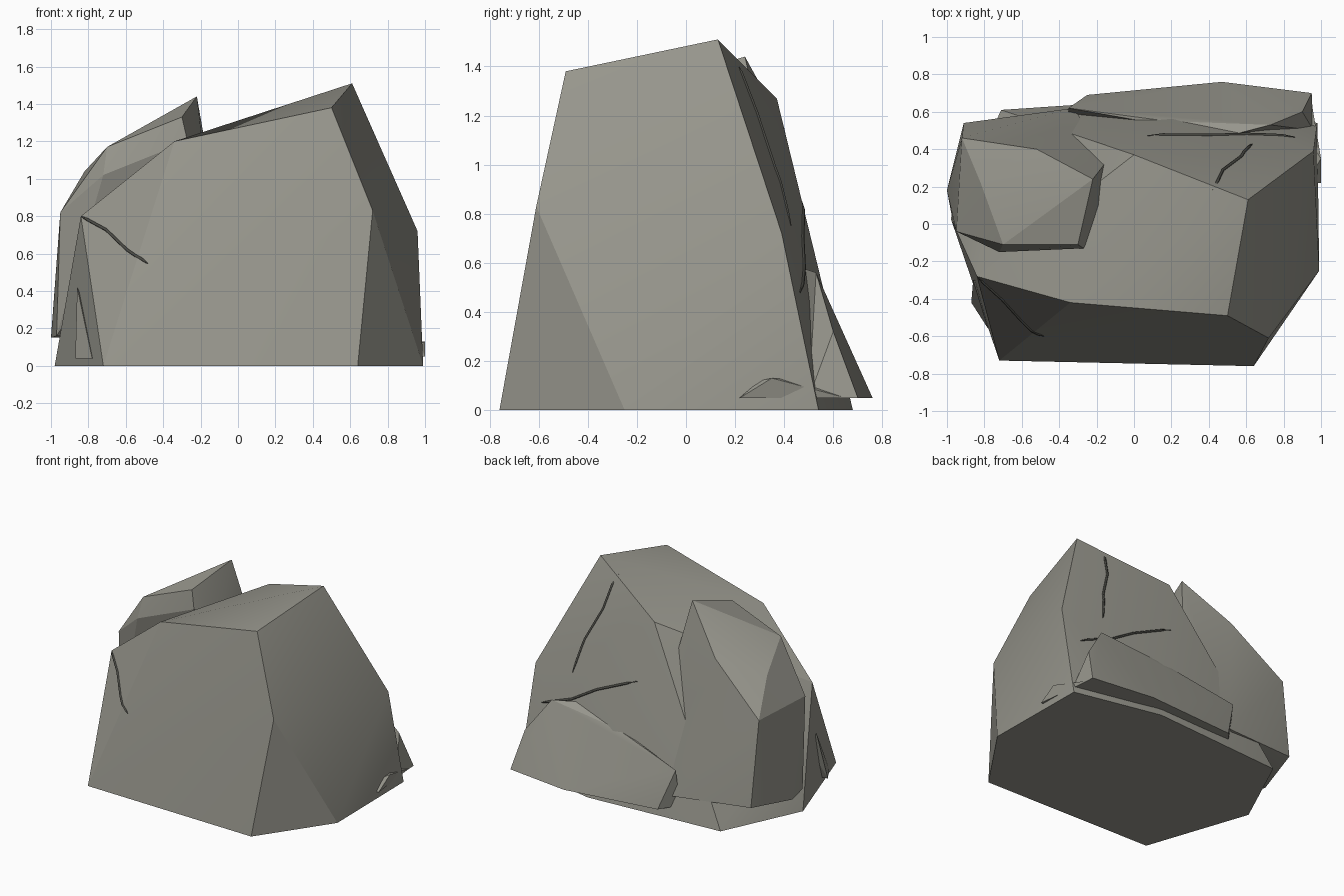
import bpy, bmesh, math
from mathutils import Vector
from mathutils.bvhtree import BVHTree

cube = bpy.data.objects.get("Cube")
if cube:
    bpy.data.objects.remove(cube, do_unlink=True)


def make_material(name, colour):
    m = bpy.data.materials.new(name)
    m.use_nodes = True
    m.diffuse_color = colour
    m.node_tree.nodes["Principled BSDF"].inputs["Base Color"].default_value = colour
    return m


stone = make_material("warm grey stone", (0.31, 0.305, 0.265, 1))
shadow = make_material("dark crack grey", (0.07, 0.07, 0.06, 1))


def add_chunk(name, points):
    """Faceted stone wrapped around its corner points."""
    bm = bmesh.new()
    for p in points:
        bm.verts.new(p)
    hull = bmesh.ops.convex_hull(bm, input=bm.verts[:])
    loose = {g for g in hull["geom_interior"] + hull["geom_unused"]
             if isinstance(g, bmesh.types.BMVert)}
    bmesh.ops.delete(bm, geom=list(loose), context="VERTS")
    bmesh.ops.recalc_face_normals(bm, faces=bm.faces[:])
    tree = BVHTree.FromBMesh(bm)
    mesh = bpy.data.meshes.new(name)
    bm.to_mesh(mesh)
    bm.free()
    mesh.materials.append(stone)
    obj = bpy.data.objects.new(name, mesh)
    bpy.context.collection.objects.link(obj)
    bpy.ops.object.select_all(action="DESELECT")
    obj.select_set(True)
    bpy.context.view_layer.objects.active = obj
    bpy.ops.object.shade_smooth_by_angle(angle=math.radians(20))
    return tree


def add_crack(name, points, tree):
    """Thin dark line laid on the stone surface."""
    path = []
    for a, b in zip(points, points[1:]):
        for i in range(4):
            path.append(Vector(a).lerp(Vector(b), i / 4))
    path.append(Vector(points[-1]))
    curve = bpy.data.curves.new(name, "CURVE")
    curve.dimensions = "3D"
    curve.bevel_depth = 0.009
    curve.bevel_resolution = 0
    line = curve.splines.new("POLY")
    line.points.add(len(path) - 1)
    for i, p in enumerate(path):
        spot = tree.find_nearest(p)[0]
        line.points[i].co = (*spot, 1)
        line.points[i].radius = 0.4 if i in (0, len(path) - 1) else 1
    curve.materials.append(shadow)
    bpy.context.collection.objects.link(bpy.data.objects.new(name, curve))


# Main boulder: ground outline, then shoulders and crest
boulder = add_chunk("main_boulder", [
    (-.72, -.73, 0), (.64, -.76, 0), (.99, -.25, 0), (.98, .54, 0),
    (.33, .68, 0), (-.71, .61, 0), (-.98, .03, 0),
    (.72, -.61, .83), (.96, .39, .72), (-.84, -.28, .8),
    (.5, -.49, 1.38), (.61, .13, 1.51), (-.34, -.42, 1.2), (0, .37, 1.27)])

# Raised block leaning on the back corner
add_chunk("raised_block", [
    (-.22, .24, 1.44), (-.3, -.11, 1.33), (-.7, -.11, 1.17),
    (-.82, .22, 1.04), (-.52, .4, 1.15), (-.95, -.04, .82),
    (-.92, .46, .82), (-1, .18, .15), (-.97, .02, .16),
    (-.91, .54, .2), (-.32, .62, .16), (-.15, .33, 1.04),
    (-.27, -.13, 1.2), (-.72, -.15, 1.02), (-.18, .05, 1.1)])

# Low slab along the back
add_chunk("back_slab", [
    (-.25, .69, .07), (.47, .76, .05), (.95, .7, .05), (.96, .5, .05),
    (.9, .6, .32), (.73, .53, .56), (.5, .47, .58), (.18, .55, .5),
    (-.35, .62, .36), (-.35, .57, .08), (.5, .4, .05)])

# Small chips at the sides
add_chunk("side_chip", [
    (1, .22, .05), (.9, .21, .05), (1, .35, .13), (.95, .65, .05),
    (.9, .5, .12), (.97, .3, .12)])
add_chunk("front_chip", [
    (-.86, -.3, .42), (-.78, -.56, .04), (-.87, -.42, .04),
    (-.7, -.4, .04), (-.8, -.3, .3)])

# Surface cracks
add_crack("front_crack", [(-.84, -.29, .8), (-.71, -.41, .73),
                          (-.58, -.5, .61), (-.48, -.58, .54)], boulder)
add_crack("back_crack_level", [(.86, .47, .48), (.6, .48, .58),
                               (.4, .47, .7), (.07, .47, .85)], boulder)
add_crack("back_crack_steep", [(.63, .42, .75), (.57, .34, .98),
                               (.47, .26, 1.2), (.43, .18, 1.42)], boulder)
